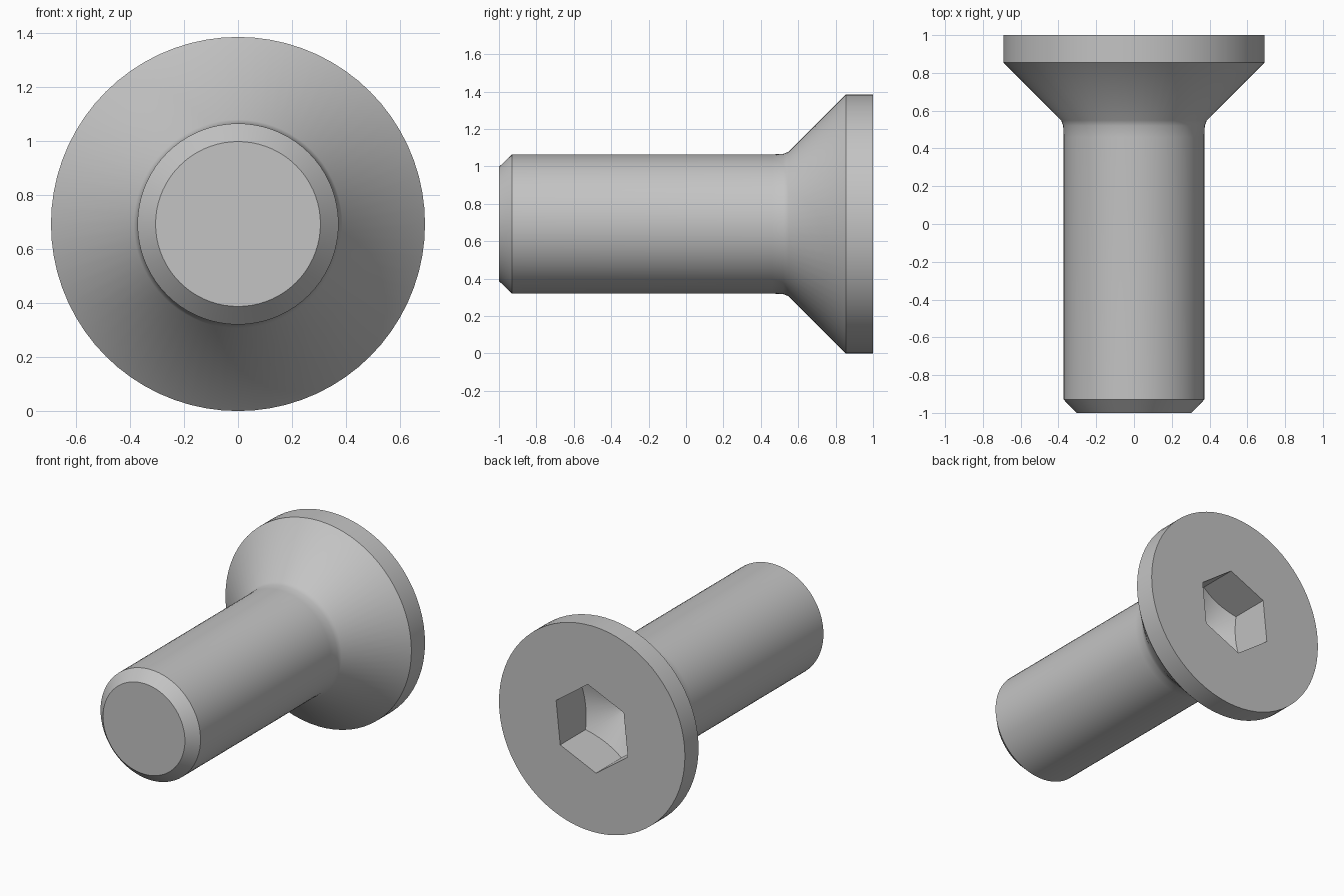
import bpy
import bmesh
from math import cos, sin, pi, radians, tan

AXIS_Z = 0.692  # height of the screw axis

default = bpy.data.objects.get("Cube")
if default:
    bpy.data.objects.remove(default, do_unlink=True)

steel = bpy.data.materials.new("grey_steel")
steel.use_nodes = True
steel.diffuse_color = (0.55, 0.55, 0.55, 1)
bsdf = next(n for n in steel.node_tree.nodes if n.type == 'BSDF_PRINCIPLED')
bsdf.inputs["Base Color"].default_value = steel.diffuse_color


def lathe(name, profile, sides, turn=0.0):
    """Closed solid from (radius, y) points around the screw axis."""
    bm = bmesh.new()
    rings = []
    for r, y in profile:
        angles = [turn + 2 * pi * i / sides for i in range(sides)]
        rings.append([bm.verts.new((r * cos(a), y, AXIS_Z + r * sin(a))) for a in angles])
    for lower, upper in zip(rings, rings[1:]):
        for i in range(sides):
            j = (i + 1) % sides
            bm.faces.new((lower[i], lower[j], upper[j], upper[i]))
    bm.faces.new(rings[0])
    bm.faces.new(rings[-1])
    bmesh.ops.recalc_face_normals(bm, faces=bm.faces)
    mesh = bpy.data.meshes.new(name)
    bm.to_mesh(mesh)
    bm.free()
    mesh.materials.append(steel)
    obj = bpy.data.objects.new(name, mesh)
    bpy.context.collection.objects.link(obj)
    return obj


def combine(target, tool, operation):
    """Apply a boolean to the target and discard the tool."""
    tool.hide_render = True
    mod = target.modifiers.new("cut", 'BOOLEAN')
    mod.operation, mod.object, mod.solver = operation, tool, 'EXACT'
    bpy.ops.object.select_all(action='DESELECT')
    bpy.context.view_layer.objects.active = target
    target.select_set(True)
    bpy.ops.object.modifier_apply(modifier=mod.name)
    bpy.data.objects.remove(tool, do_unlink=True)


# Chamfered shank, small fillet and countersunk head
screw = lathe("countersunk_screw", [
    (0.305, -1), (0.372, -0.93), (0.372, 0.46), (0.375, 0.52),
    (0.386, 0.549), (0.692, 0.855), (0.692, 1)], 72)

# Hexagonal socket with a conical drilled bottom
corner, depth = 0.292, 0.27
slope = tan(radians(30))
wide = 0.36
tip = 0.002
socket = lathe("socket_cutter", [(corner, 0.4), (corner, 1.1)], 6, radians(24))
drill = lathe("drill_cutter", [
    (tip, 1 - depth - (corner - tip) * slope),
    (wide, 1 - depth + (wide - corner) * slope), (wide, 1.2)], 72)
combine(socket, drill, 'INTERSECT')
combine(screw, socket, 'DIFFERENCE')

bpy.ops.object.shade_smooth_by_angle(angle=radians(30))
